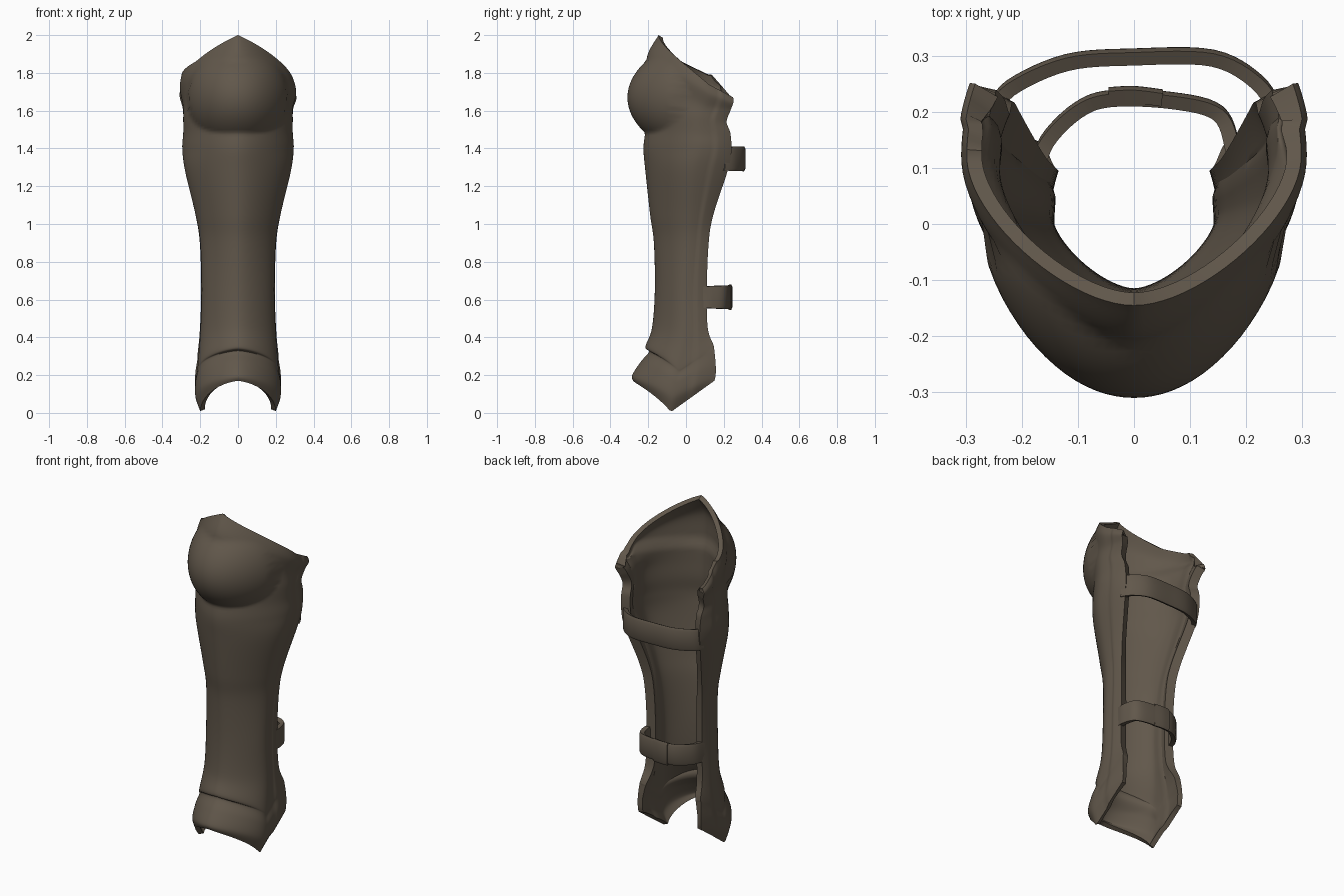
import bpy
import math
from mathutils import Vector

cube = bpy.data.objects.get("Cube")
if cube:
    bpy.data.objects.remove(cube)

leather = bpy.data.materials.new("dark_brown_leather")
leather.use_nodes = True
COLOUR = (0.12, 0.096, 0.07, 1)
leather.diffuse_color = COLOUR
bsdf = next(n for n in leather.node_tree.nodes if n.type == 'BSDF_PRINCIPLED')
bsdf.inputs["Base Color"].default_value = COLOUR
bsdf.inputs["Roughness"].default_value = 0.8


def clamp(v):
    return min(max(v, 0), 1)


def spline(keys, steps):
    """Smooth curve through key vectors of any length."""
    out = []
    last = len(keys) - 1
    for i in range(last):
        a, b, c, d = (keys[min(max(i + k, 0), last)] for k in (-1, 0, 1, 2))
        for j in range(steps):
            t = j / steps
            out.append([q + t * ((r - p) / 2 + t * (p - 2.5 * q + 2 * r - s / 2
                        + t * (1.5 * (q - r) + (s - p) / 2)))
                        for p, q, r, s in zip(a, b, c, d)])
    out.append(list(keys[last]))
    return out


def sheet(name, rows, thickness, offset, weight=None):
    """Grid of points skinned and thickened, optionally by a weight rule."""
    cols = len(rows[0])
    points = [p for row in rows for p in row]
    faces = [(r * cols + c, r * cols + c + 1, (r + 1) * cols + c + 1, (r + 1) * cols + c)
             for r in range(len(rows) - 1) for c in range(cols - 1)]
    mesh = bpy.data.meshes.new(name)
    mesh.from_pydata(points, [], faces)
    mesh.materials.append(leather)
    obj = bpy.data.objects.new(name, mesh)
    bpy.context.collection.objects.link(obj)
    solid = obj.modifiers.new("thickness", 'SOLIDIFY')
    solid.thickness = thickness
    solid.offset = offset
    if weight:
        group = obj.vertex_groups.new(name="wall")
        for i, p in enumerate(points):
            group.add([i], weight(p), 'REPLACE')
        solid.vertex_group = group.name
    bpy.ops.object.select_all(action='DESELECT')
    obj.select_set(True)
    bpy.context.view_layer.objects.active = obj
    bpy.ops.object.modifier_apply(modifier=solid.name)
    bpy.ops.object.shade_smooth_by_angle(angle=math.radians(40))
    return obj


# Shin shell sections: front y, z / side x, y, z / back edge x, y, z
SECTIONS = [
    (-.28, .17, .2, -.08, .005, .2, .15, .17),
    (-.285, .2, .225, -.07, .08, .2, .157, .2),
    (-.24, .27, .225, -.05, .16, .2, .157, .26),
    (-.195, .325, .214, -.04, .21, .195, .15, .33),
    (-.215, .35, .213, -.03, .25, .19, .145, .36),
    (-.18, .45, .2, 0, .42, .18, .115, .45),
    (-.165, .65, .192, 0, .65, .174, .11, .65),
    (-.17, .9, .2, .02, .9, .18, .12, .9),
    (-.19, 1.05, .225, .03, 1.05, .197, .145, 1.05),
    (-.215, 1.28, .28, .05, 1.28, .24, .22, 1.28),
    (-.225, 1.4, .295, .08, 1.4, .25, .24, 1.38),
    (-.215, 1.5, .29, .08, 1.48, .255, .235, 1.48),
    (-.215, 1.6, .29, .08, 1.56, .26, .215, 1.54),
    (-.215, 1.74, .29, .1, 1.62, .27, .235, 1.6),
    (-.205, 1.89, .308, .12, 1.69, .285, .25, 1.64),
    (-.145, 2, .298, .12, 1.74, .275, .25, 1.67),
]
COLUMNS = 36        # per side
SIDE = 0.6          # share of each half that runs from front to side
ROUND = 0.4         # fullness of the front curve


def section_point(key, u):
    yf, zf, w, ys, zs, e, yb, zb = key
    a = abs(u)
    crest = clamp((zf - 1.75) / 0.25)
    if a <= SIDE:
        t = a / SIDE
        # Arched lower rims, pointed upper rim
        drop = 0.05 + 0.15 * crest
        lift = 0.6 - 0.25 * crest
        pts = [Vector((0, yf, zf)), Vector((ROUND * w, yf, zf + (zs - zf) * drop)),
               Vector((w, ys + ROUND * (yf - ys), zs + (zf - zs) * lift)),
               Vector((w, ys, zs))]
    else:
        t = (a - SIDE) / (1 - SIDE)
        pts = [Vector((w, ys, zs)), Vector((w, (ys + yb) / 2, (zs + zb) / 2)),
               Vector((e, yb, zb))]
    while len(pts) > 1:
        pts = [p.lerp(q, t) for p, q in zip(pts, pts[1:])]
    p = pts[0]
    # Raised hem along the open back edge
    p.x += 0.008 * clamp((a - 0.75) / 0.06)
    # The right side of the rim stands a little higher
    if u < 0:
        p.z += 0.06 * crest * clamp(1 - abs(a - 0.65) / 0.3)
        p.x = -p.x
    return p


def wall_weight(p):
    """Full wall along the shin, thinner cuff, and a lip below the thin rim."""
    return 0.55 + 0.45 * clamp((p.z - 0.25) / 0.2) * clamp((1.73 - p.z) / 0.06)


shell_rows = [[section_point(key, c / COLUMNS) for c in range(-COLUMNS, COLUMNS + 1)]
              for key in spline(SECTIONS, 7)]
shell = sheet("shin_guard_shell", shell_rows, 0.05, -1, wall_weight)

# Domed knee cap raised from the outer skin only
outer_count = len(shell_rows) * len(shell_rows[0])
for vert in shell.data.vertices[:outer_count]:
    p = vert.co
    d = 1 - (p.x / 0.265) ** 2 - ((p.z - 1.67) / 0.28) ** 2
    if d > 0 and p.y < 0.03:
        p.y = min(p.y, -0.05 - 0.26 * d ** 0.75)


# Straps closing the back of the leg
def strap(name, path, low, high):
    points = spline(path, 6)
    rows = []
    for z in (low, low + 0.012, (low + high) / 2, high - 0.012, high):
        pinch = 0.006 if z in (low, high) else 0
        rows.append([Vector((x, y - pinch, z)) for x, y in points])
    sheet(name, rows, 0.026, 0)


strap("calf_strap", [(-.25, .2), (-.22, .245), (-.12, .29), (0, .3), (.14, .298),
                     (.22, .255), (.255, .2)], 1.285, 1.405)
strap("ankle_strap", [(-.175, .09), (-.155, .15), (-.1, .205), (-.04, .226), (.07, .222),
                      (.15, .2), (.175, .14), (.175, .09)], 0.555, 0.67)

# Overlapping strap end
strap("ankle_strap_end", [(-.045, .231), (0, .233), (.05, .227)], 0.55, 0.675)
